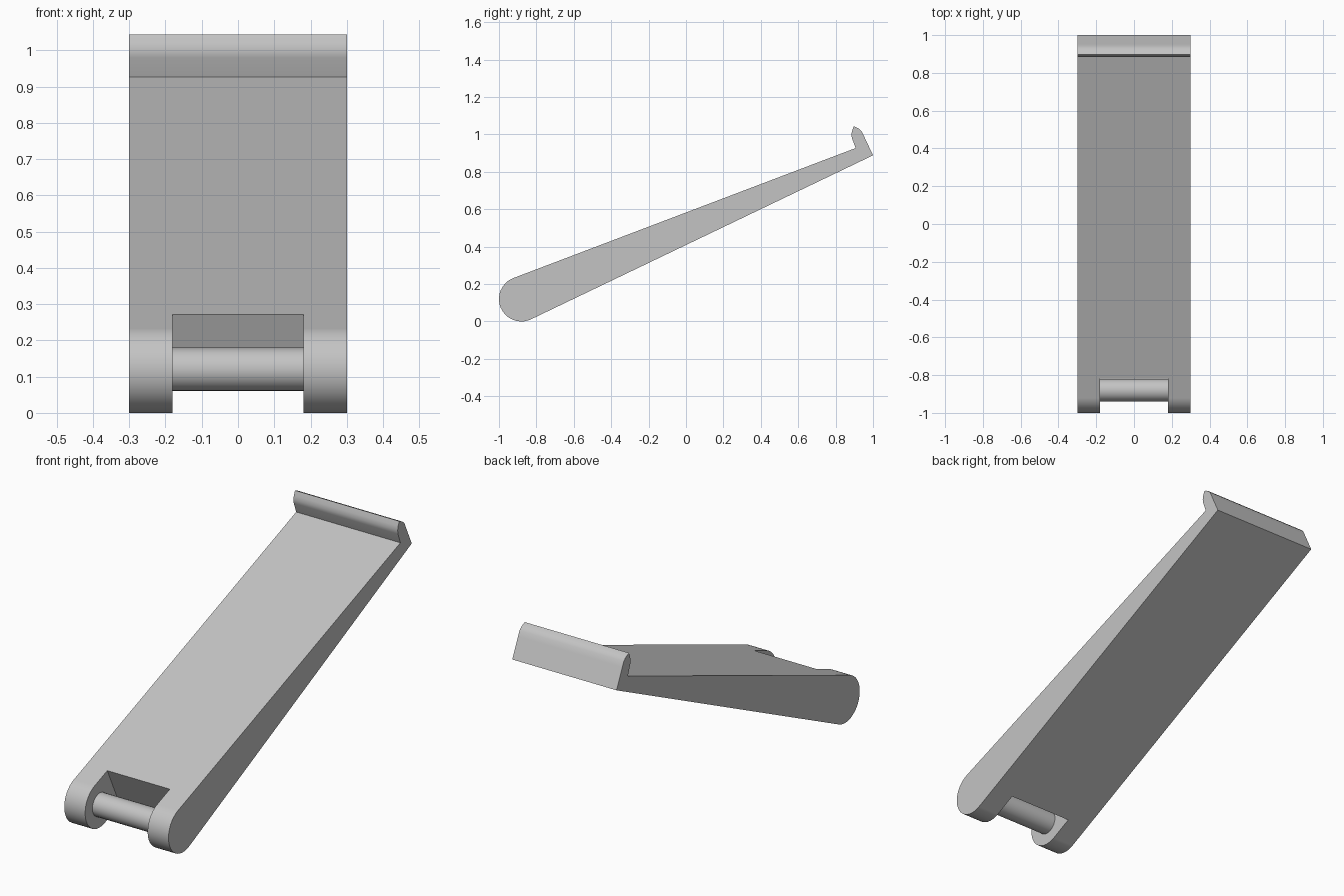
import bpy, bmesh
from math import radians, cos, sin
from mathutils import Matrix, Vector

cube = bpy.data.objects.get("Cube")
if cube:
    bpy.data.objects.remove(cube, do_unlink=True)

grey = bpy.data.materials.new("plain grey")
grey.use_nodes = True
grey.diffuse_color = (0.55, 0.55, 0.55, 1)
grey.node_tree.nodes["Principled BSDF"].inputs["Base Color"].default_value = (0.55, 0.55, 0.55, 1)


def extrude_profile(name, points, half_width):
    """Solid from a side profile of (y, z) points, centred on x = 0."""
    bm = bmesh.new()
    face = bm.faces.new([bm.verts.new((-half_width, y, z)) for y, z in points])
    new = bmesh.ops.extrude_face_region(bm, geom=[face])["geom"]
    bmesh.ops.translate(bm, vec=(2 * half_width, 0, 0),
                        verts=[v for v in new if isinstance(v, bmesh.types.BMVert)])
    bmesh.ops.recalc_face_normals(bm, faces=bm.faces)
    return make_object(name, bm)


def make_object(name, bm):
    mesh = bpy.data.meshes.new(name)
    bm.to_mesh(mesh)
    bm.free()
    mesh.materials.append(grey)
    obj = bpy.data.objects.new(name, mesh)
    bpy.context.collection.objects.link(obj)
    return obj


def select(obj):
    bpy.ops.object.select_all(action="DESELECT")
    obj.select_set(True)
    bpy.context.view_layer.objects.active = obj


# Lever body: round hinge end, tapering arm, hooked tip
pivot = Vector((-0.88, 0.12))
radius = 0.12
start, end, steps = 110.6, 295.6, 20
round_end = []
for i in range(steps + 1):
    a = radians(start + (end - start) * i / steps)
    round_end.append((pivot.x + radius * cos(a), pivot.y + radius * sin(a)))
hook = [(1.0, 0.888), (0.952, 0.99), (0.94, 1.016), (0.925, 1.03), (0.91, 1.038),
        (0.897, 1.043), (0.888, 1.02), (0.884, 1.0), (0.887, 0.98), (0.907, 0.927)]
body = extrude_profile("lever_body", round_end + hook, 0.3)

# Slot in the hinge end, its back wall square to the underside
wall = Vector((-0.82, 0.277))
down = Vector((0.43, -0.9))
top, bottom = wall - down * 0.3, wall + down * 0.5
slot = extrude_profile("slot_cutter", [(-1.3, top.y), top, bottom, (-1.3, bottom.y)], 0.18)
slot.hide_render = True

cut = body.modifiers.new("slot", "BOOLEAN")
cut.operation = "DIFFERENCE"
cut.solver = "EXACT"
cut.object = slot
select(body)
bpy.ops.object.modifier_apply(modifier=cut.name)
bpy.data.objects.remove(slot, do_unlink=True)

# Hinge pin across the slot
bm = bmesh.new()
bmesh.ops.create_cone(bm, cap_ends=True, segments=24, radius1=0.06, radius2=0.06, depth=0.38,
                      matrix=Matrix.Translation((0, pivot.x, pivot.y)) @ Matrix.Rotation(radians(90), 4, "Y"))
pin = make_object("hinge_pin", bm)

# Smooth curves, crisp edges
for obj in (body, pin):
    select(obj)
    bpy.ops.object.shade_smooth_by_angle(angle=radians(30))
    weighted = obj.modifiers.new("weighted normals", "WEIGHTED_NORMAL")
    weighted.keep_sharp = True
